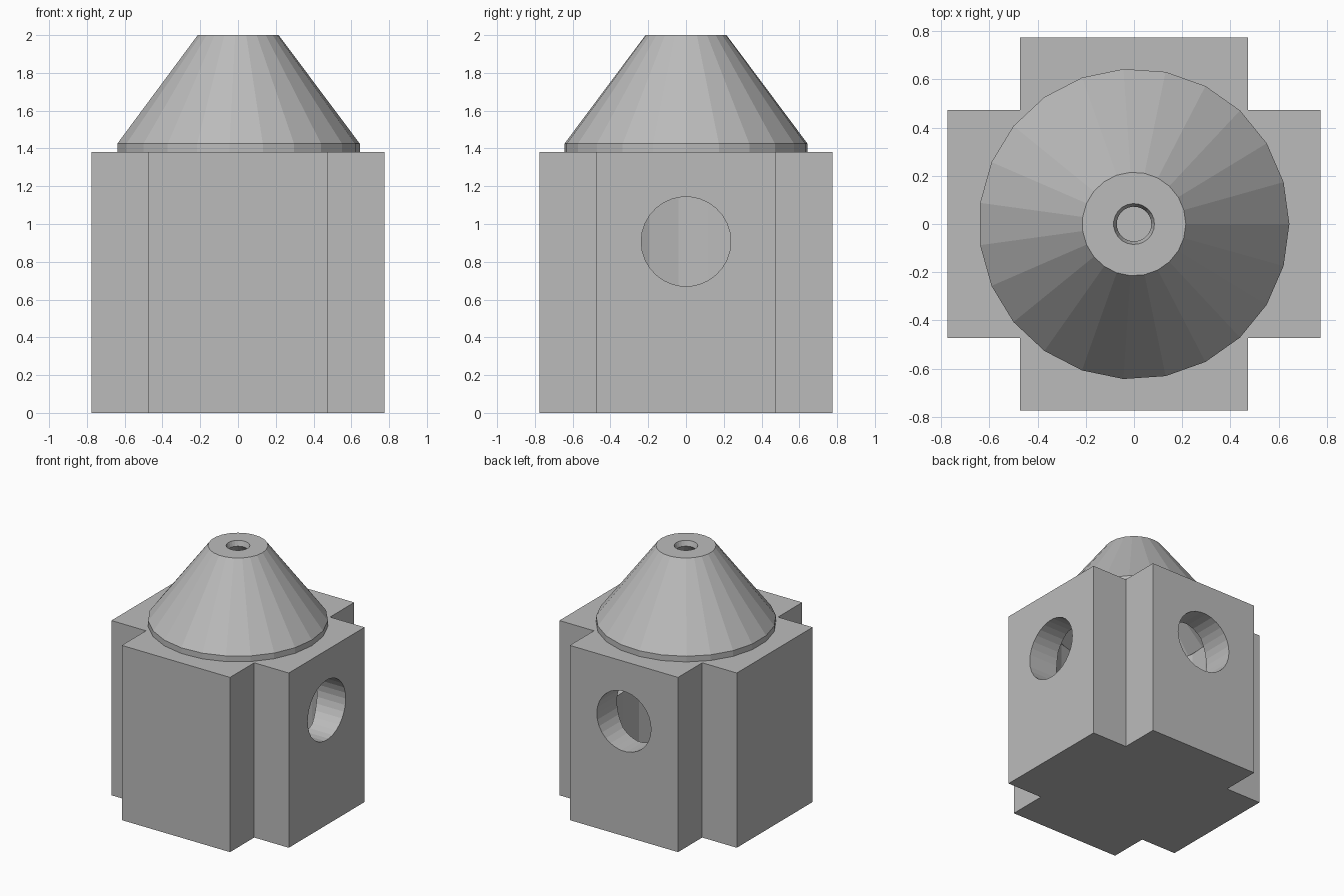
import bpy, bmesh, math
from mathutils import Matrix

cube = bpy.data.objects.get("Cube")
if cube:
    bpy.data.objects.remove(cube, do_unlink=True)

grey = bpy.data.materials.new("plain grey")
grey.use_nodes = True
grey.diffuse_color = (0.5, 0.5, 0.5, 1)
grey.node_tree.nodes["Principled BSDF"].inputs["Base Color"].default_value = (0.5, 0.5, 0.5, 1)

ARM, HALF, TOP = 0.775, 0.473, 1.38
HOLE_Z, HOLE_R = 0.907, 0.237
BORE_R, FLOOR, SIDES = 0.58, 0.2, 23


def add_object(name, bm):
    bmesh.ops.recalc_face_normals(bm, faces=bm.faces[:])
    mesh = bpy.data.meshes.new(name)
    bm.to_mesh(mesh)
    bm.free()
    mesh.materials.append(grey)
    obj = bpy.data.objects.new(name, mesh)
    bpy.context.collection.objects.link(obj)
    return obj


def cylinder(name, radius, depth, sides, matrix):
    bm = bmesh.new()
    bmesh.ops.create_cone(bm, cap_ends=True, segments=sides, radius1=radius,
                          radius2=radius, depth=depth, matrix=matrix)
    return add_object(name, bm)


def lathe(name, profile, sides):
    """Spin a closed (radius, height) outline around z."""
    bm = bmesh.new()
    rings = []
    for i in range(sides):
        a = math.tau * i / sides
        rings.append([bm.verts.new((r * math.cos(a), r * math.sin(a), z)) for r, z in profile])
    for i in range(sides):
        here, after = rings[i], rings[(i + 1) % sides]
        for j in range(len(profile)):
            k = (j + 1) % len(profile)
            bm.faces.new((here[j], after[j], after[k], here[k]))
    return add_object(name, bm)


def cut(obj, cutter):
    mod = obj.modifiers.new("cut", "BOOLEAN")
    mod.operation = "DIFFERENCE"
    mod.solver = "EXACT"
    mod.object = cutter
    cutter.hide_render = True
    bpy.context.view_layer.update()
    graph = bpy.context.evaluated_depsgraph_get()
    mesh = bpy.data.meshes.new_from_object(obj.evaluated_get(graph))
    obj.modifiers.clear()
    obj.data = mesh
    bpy.data.objects.remove(cutter, do_unlink=True)


# Cross-shaped body
bm = bmesh.new()
outline = []
for q in range(4):
    turn = Matrix.Rotation(q * math.pi / 2, 3, "Z")
    for x, y in ((ARM, -HALF), (ARM, HALF), (HALF, HALF)):
        outline.append(bm.verts.new((*(turn @ Matrix.Identity(3).col[0] * x
                                       + turn @ Matrix.Identity(3).col[1] * y).xy, 0)))
base = bm.faces.new(outline)
raised = bmesh.ops.extrude_face_region(bm, geom=[base])
bmesh.ops.translate(bm, vec=(0, 0, TOP),
                    verts=[v for v in raised["geom"] if isinstance(v, bmesh.types.BMVert)])
body = add_object("body", bm)

# Round chamber, open at the top
cut(body, cylinder("chamber_cutter", BORE_R, 2 * (TOP - FLOOR), SIDES,
                   Matrix.Translation((0, 0, FLOOR + TOP - FLOOR))))

# Round ports on the +x and +y sides
for angle in (0, math.pi / 2):
    place = (Matrix.Rotation(angle, 4, "Z") @ Matrix.Translation((0.65, 0, HOLE_Z))
             @ Matrix.Rotation(math.pi / 2, 4, "Y"))
    cut(body, cylinder("port_cutter", HOLE_R, 0.6, 30, place))

# Hollow cone with a small outlet at its tip
lathe("cone_top", [(0.645, TOP), (0.645, 1.425), (0.215, 2), (0.085, 2),
                   (0.072, 1.96), (BORE_R, TOP)], SIDES)
